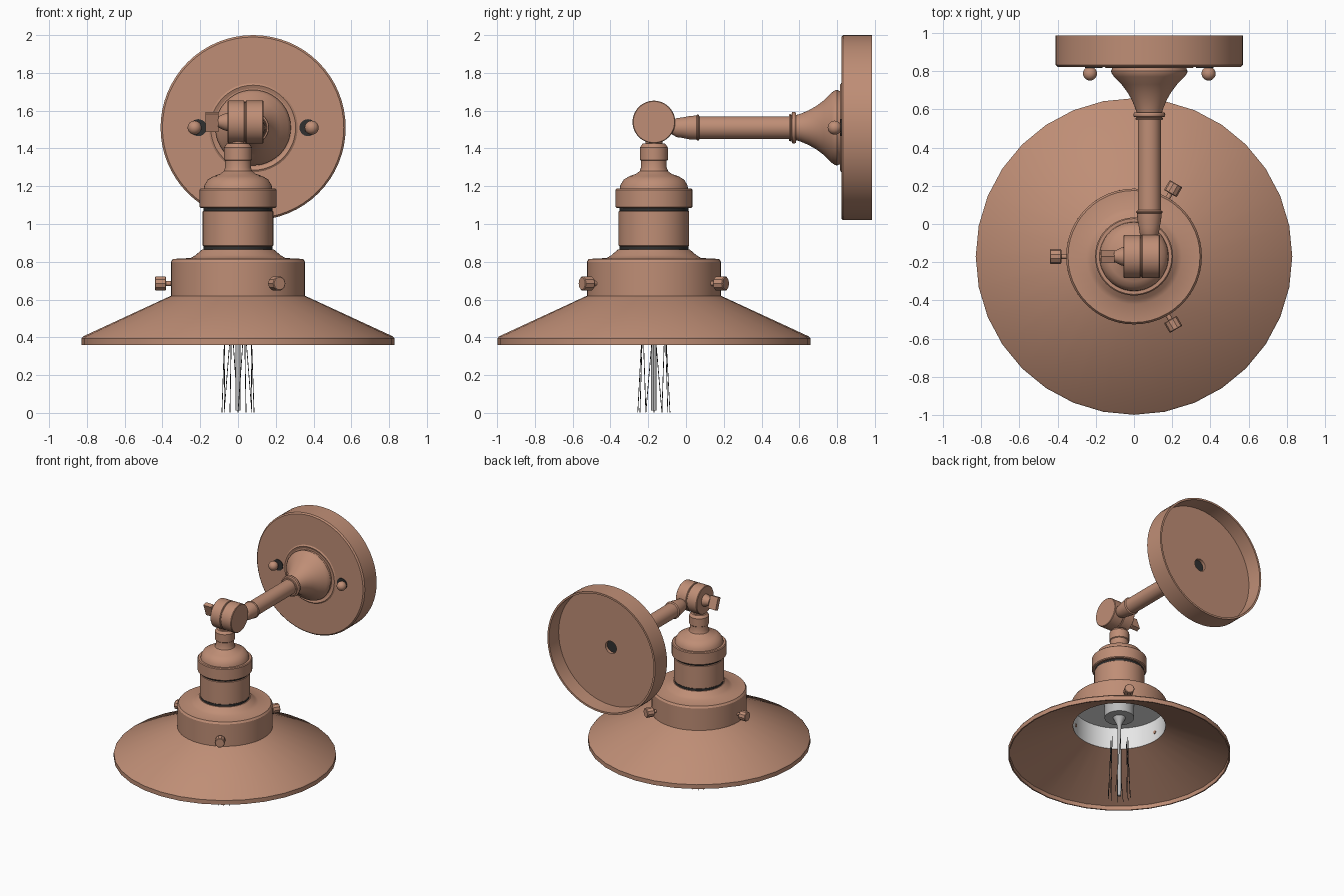
import bpy
import bmesh
from math import cos, sin, pi, radians
from mathutils import Vector, Matrix

cube = bpy.data.objects.get("Cube")
if cube:
    bpy.data.objects.remove(cube, do_unlink=True)


def material(name, rgb):
    m = bpy.data.materials.new(name)
    m.use_nodes = True
    m.diffuse_color = (*rgb, 1)
    m.node_tree.nodes["Principled BSDF"].inputs["Base Color"].default_value = (*rgb, 1)
    return m


COPPER = material("copper", (0.52, 0.27, 0.18))
WHITE = material("white lining", (0.8, 0.8, 0.8))
GREY = material("socket grey", (0.5, 0.5, 0.5))
DARK = material("dark gap", (0.03, 0.03, 0.03))

LAMP = Vector((0, -0.17, 0))     # foot of the vertical lamp axis
ARM = Vector((0.08, 0, 1.51))    # the arm axis runs along y
JOINT = Vector((0, -0.17, 1.54))  # the pivot axis runs along x
X, Y, Z = Vector((1, 0, 0)), Vector((0, 1, 0)), Vector((0, 0, 1))


def finish(name, bm, mat):
    bmesh.ops.remove_doubles(bm, verts=bm.verts, dist=0.0002)
    bmesh.ops.recalc_face_normals(bm, faces=bm.faces)
    for f in bm.faces:
        f.smooth = True
    for e in bm.edges:
        e.smooth = len(e.link_faces) == 2 and e.calc_face_angle(0) < radians(32)
    me = bpy.data.meshes.new(name)
    bm.to_mesh(me)
    bm.free()
    me.materials.append(mat)
    ob = bpy.data.objects.new(name, me)
    bpy.context.collection.objects.link(ob)
    return ob


def lathe(name, profile, mat=COPPER, origin=LAMP, axis=Z, sides=48, closed=False):
    """Spin (radius, height) points around an axis."""
    bm = bmesh.new()
    frame = Matrix.Translation(origin) @ axis.to_track_quat('Z', 'Y').to_matrix().to_4x4()
    rings = []
    for r, h in profile:
        rings.append([bm.verts.new(frame @ Vector((r * cos(2 * pi * i / sides),
                                                   r * sin(2 * pi * i / sides), h)))
                      for i in range(sides)])
    pairs = list(zip(range(len(rings)), range(1, len(rings))))
    if closed:
        pairs.append((len(rings) - 1, 0))
    for a, b in pairs:
        if profile[a][0] == 0 and profile[b][0] == 0:
            continue
        for i in range(sides):
            j = (i + 1) % sides
            bm.faces.new((rings[a][i], rings[a][j], rings[b][j], rings[b][i]))
    return finish(name, bm, mat)


def rod(name, r, h0, h1, mat=COPPER, origin=LAMP, axis=Z, sides=48, bevel=0.0):
    return lathe(name, [(0, h0), (r - bevel, h0), (r, h0 + bevel),
                        (r, h1 - bevel), (r - bevel, h1), (0, h1)],
                 mat, origin, axis, sides)


# Shade and its collar
lathe("shade", [(0.355, 0.62), (0.82, 0.405), (0.828, 0.395), (0.828, 0.36),
                (0.818, 0.36), (0.818, 0.393), (0.345, 0.61)], sides=32, closed=True)
lathe("shade_collar", [(0.355, 0.615), (0.355, 0.80), (0.345, 0.815), (0.25, 0.82),
                       (0.225, 0.835), (0.19, 0.865), (0, 0.865)])
lathe("collar_lining", [(0.345, 0.612), (0.345, 0.79), (0, 0.79),
                        (0, 0.80), (0.352, 0.80), (0.352, 0.612)], WHITE, closed=True)

# Thumb screws around the collar
for n, deg in enumerate((180, 60, -60)):
    out = Vector((cos(radians(deg)), sin(radians(deg)), 0))
    at = LAMP + Z * 0.685
    rod(f"collar_screw_stem_{n + 1}", 0.013, 0.34, 0.39, origin=at, axis=out, sides=12)
    rod(f"collar_screw_knob_{n + 1}", 0.038, 0.38, 0.44, origin=at, axis=out,
        sides=10, bevel=0.004)

# Lamp holder
rod("holder_lower_gap", 0.183, 0.86, 0.885, DARK)
rod("holder_body", 0.187, 0.882, 1.07, bevel=0.004)
rod("holder_upper_gap", 0.183, 1.065, 1.09, DARK)
rod("holder_ring", 0.204, 1.085, 1.187, bevel=0.006)
lathe("holder_dome", [(0.182, 1.18), (0.178, 1.205), (0.16, 1.235), (0.13, 1.253),
                      (0.095, 1.265), (0.075, 1.28), (0.068, 1.30), (0.068, 1.335),
                      (0.074, 1.34), (0.074, 1.405), (0.06, 1.425), (0, 1.425)])
rod("neck_link", 0.045, 1.40, 1.50, sides=24)

# Pivot joint with its wing key
rod("joint_disc_right", 0.113, -0.055, 0.035, origin=JOINT, axis=X, bevel=0.004)
rod("joint_disc_left", 0.113, 0.04, 0.135, origin=JOINT, axis=X, bevel=0.004)
rod("joint_pin", 0.105, 0.03, 0.045, origin=JOINT, axis=X)
lathe("key_stem", [(0.05, -0.05), (0.045, -0.07), (0.028, -0.105), (0, -0.105)],
      origin=JOINT, axis=X, sides=24)
bm = bmesh.new()
bmesh.ops.create_cube(bm, size=1, matrix=Matrix.Translation(JOINT + X * -0.137)
                      @ Matrix.Rotation(radians(20), 4, 'X')
                      @ Matrix.Diagonal((0.07, 0.034, 0.1, 1)))
finish("wing_key", bm, COPPER)

# Arm with beads and flared foot
lathe("arm", [(0, -0.085), (0.035, -0.075), (0.05, -0.05), (0.054, -0.02), (0.062, 0.02),
              (0.064, 0.055), (0.069, 0.06), (0.069, 0.066), (0.06, 0.072),
              (0.06, 0.55), (0.06, 0.57)], origin=ARM, axis=Y, sides=32)
lathe("arm_bead", [(0.055, 0.545), (0.07, 0.545), (0.073, 0.552), (0.066, 0.557),
                   (0.082, 0.562), (0.084, 0.572), (0.08, 0.582), (0.055, 0.585)],
      origin=ARM, axis=Y, closed=True)
lathe("arm_flare", [(0.064, 0.575), (0.075, 0.61), (0.092, 0.65), (0.115, 0.69),
                    (0.145, 0.73), (0.185, 0.77), (0.198, 0.79), (0.2, 0.80),
                    (0.195, 0.81), (0.195, 0.825)], origin=ARM, axis=Y)

# Hollow wall plate
lathe("wall_plate", [(0.05, 0.822), (0.48, 0.822), (0.49, 0.832), (0.49, 0.985),
                     (0.475, 0.985), (0.475, 0.86), (0.05, 0.86)],
      origin=ARM, axis=Y, sides=64, closed=True)
lathe("plate_raised_ring", [(0.2, 0.825), (0.225, 0.815), (0.24, 0.825)],
      origin=ARM, axis=Y, closed=True)
rod("plate_hole", 0.053, 0.83, 0.835, DARK, origin=ARM, axis=Y, sides=24)
for side, s in (("right", -1), ("left", 1)):
    rod(f"plate_slot_{side}", 0.045, 0.817, 0.824, DARK, ARM + X * s * 0.29, Y, 24)
    at = ARM + X * s * 0.31
    rod(f"plate_screw_stem_{side}", 0.02, 0.78, 0.83, origin=at, axis=Y, sides=16)
    ball = [(0.037 * sin(pi * i / 10), 0.787 - 0.037 * cos(pi * i / 10))
            for i in range(1, 10)]
    lathe(f"plate_screw_ball_{side}", [(0, 0.75), *ball, (0, 0.824)],
          origin=at, axis=Y, sides=20)

# Bulb socket, glass stem and filament
rod("bulb_socket", 0.11, 0.68, 0.795, GREY, sides=32)
lathe("filament_stem", [(0.05, 0.685), (0.035, 0.655), (0.018, 0.62), (0.014, 0.58),
                        (0.014, 0.012), (0, 0.012)], GREY, sides=16)
WIRES = 12
for n in range(WIRES):
    a, b = 2 * pi * n / WIRES, 2 * pi * (n + 1) / WIRES
    low = LAMP + Vector((0.085 * cos(a), 0.085 * sin(a), 0.003))
    for tag, ang in (("a", a), ("b", b)):
        if (n % 2 == 0) == (tag == "a"):
            high = LAMP + Vector((0.068 * cos(ang), 0.068 * sin(ang), 0.5))
            way = high - low
            rod(f"filament_wire_{n + 1}", 0.002, 0, way.length, DARK, low,
                way.normalized(), 5)
